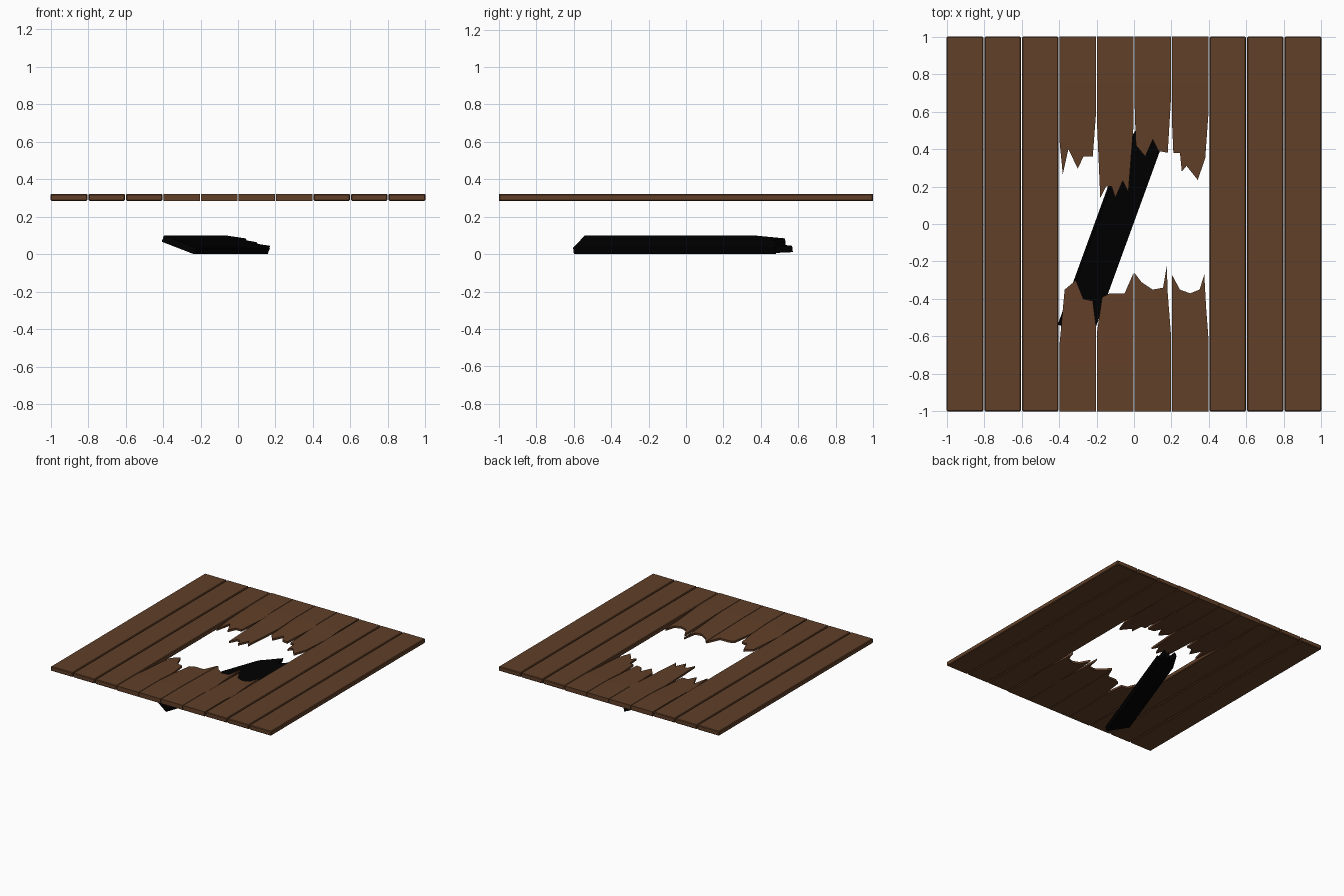
import bpy, bmesh, math
from mathutils import Matrix, Vector

if "Cube" in bpy.data.objects:
    bpy.data.objects.remove(bpy.data.objects["Cube"])


def material(name, col):
    m = bpy.data.materials.new(name)
    m.diffuse_color = (*col, 1)
    m.use_nodes = True
    m.node_tree.nodes["Principled BSDF"].inputs["Base Color"].default_value = m.diffuse_color
    return m


WOOD = material("brown wood", (0.119, 0.050, 0.021))
CHAR = material("charred black", (0.0, 0.0, 0.0))
Z0, Z1, GAP = 0.285, 0.322, 0.003
ZM = (Z0 + Z1) / 2


def slab(name, outline, z0, z1, mat, edit=None):
    """Extrude a flat outline into a plank, then apply an optional bmesh edit."""
    bm = bmesh.new()
    f = bm.faces.new([bm.verts.new((x, y, z0)) for x, y in outline])
    r = bmesh.ops.extrude_face_region(bm, geom=[f])
    vs = [v for v in r["geom"] if isinstance(v, bmesh.types.BMVert)]
    bmesh.ops.translate(bm, verts=vs, vec=(0, 0, z1 - z0))
    bmesh.ops.recalc_face_normals(bm, faces=bm.faces)
    if edit:
        edit(bm)
    me = bpy.data.meshes.new(name)
    bm.to_mesh(me)
    bm.free()
    me.materials.append(mat)
    ob = bpy.data.objects.new(name, me)
    bpy.context.collection.objects.link(ob)
    return ob


def chamfer(bm):
    bmesh.ops.bevel(bm, geom=bm.edges[:], offset=0.005, segments=1,
                    affect='EDGES')


def thin_splinters(bm):
    """Thin the broken end towards its tips."""
    for y in (-0.75, 0.75):
        bmesh.ops.bisect_plane(bm, geom=bm.verts[:] + bm.edges[:] + bm.faces[:],
                               plane_co=(0, y, 0), plane_no=(0, 1, 0))
    for v in bm.verts:
        if abs(v.co.y) < 0.74:
            v.co.z = ZM + (v.co.z - ZM) * 0.45


# Whole planks with narrow chamfered edges
for i in (0, 1, 2, 7, 8, 9):
    a, b = -1 + 0.2 * i + GAP * (i > 0), -0.8 + 0.2 * i - GAP * (i < 9)
    slab(f"whole_plank_{i + 1}", [(a, -1), (b, -1), (b, 1), (a, 1)],
         Z0, Z1, WOOD, chamfer)

# Broken planks: splintered edge as (distance from plank's left line, y)
back = [
    [(.002, .45), (.02, .265), (.05, .40), (.10, .295), (.13, .36), (.18, .36), (.198, .60)],
    [(.002, .55), (.02, .14), (.05, .20), (.08, .20), (.10, .14), (.14, .23), (.17, .17), (.198, .53)],
    [(.002, .68), (.010, .42), (.06, .36), (.10, .45), (.13, .39), (.18, .38), (.198, .68)],
    [(.002, .56), (.010, .38), (.045, .38), (.055, .28), (.08, .31), (.14, .235), (.18, .35), (.198, .60)],
]
front = [
    [(.002, -.65), (.03, -.35), (.09, -.30), (.13, -.40), (.18, -.41), (.198, -.55)],
    [(.002, -.58), (.03, -.39), (.07, -.37), (.15, -.37), (.198, -.26)],
    [(.002, -.26), (.04, -.31), (.10, -.35), (.155, -.34), (.175, -.225), (.18, -.37), (.198, -.60)],
    [(.002, -.27), (.045, -.35), (.10, -.37), (.15, -.35), (.175, -.27), (.185, -.45), (.198, -.62)],
]
for side, jags, end in (("back", back, 1), ("front", front, -1)):
    for i, jag in enumerate(jags):
        x0 = -0.4 + 0.2 * i
        pts = [(x0 + x, y) for x, y in jag]
        slab(f"broken_plank_{side}_{i + 1}",
             pts + [(x0 + 0.198, end), (x0 + 0.002, end)], Z0, Z1, WOOD, thin_splinters)

# Fallen charred plank, rolled on its side below the hole
jag = [(-.0975, .96), (-.075, 1.05), (-.05, 1.155), (-.02, 1.09), (.01, 1.17),
       (.035, 1.12), (.066, 1.235), (.08, 1.13), (.0975, 1.15)]
ob = slab("fallen_charred_plank", [(.0975, 0), (-.0975, 0)] + jag, -0.018, 0.018, CHAR)
ob.data.transform(Matrix.Translation(Vector((-0.315, -0.57, 0.05)))
                  @ Matrix.Rotation(math.radians(-20), 4, 'Z')
                  @ Matrix.Rotation(math.radians(20), 4, 'Y'))
